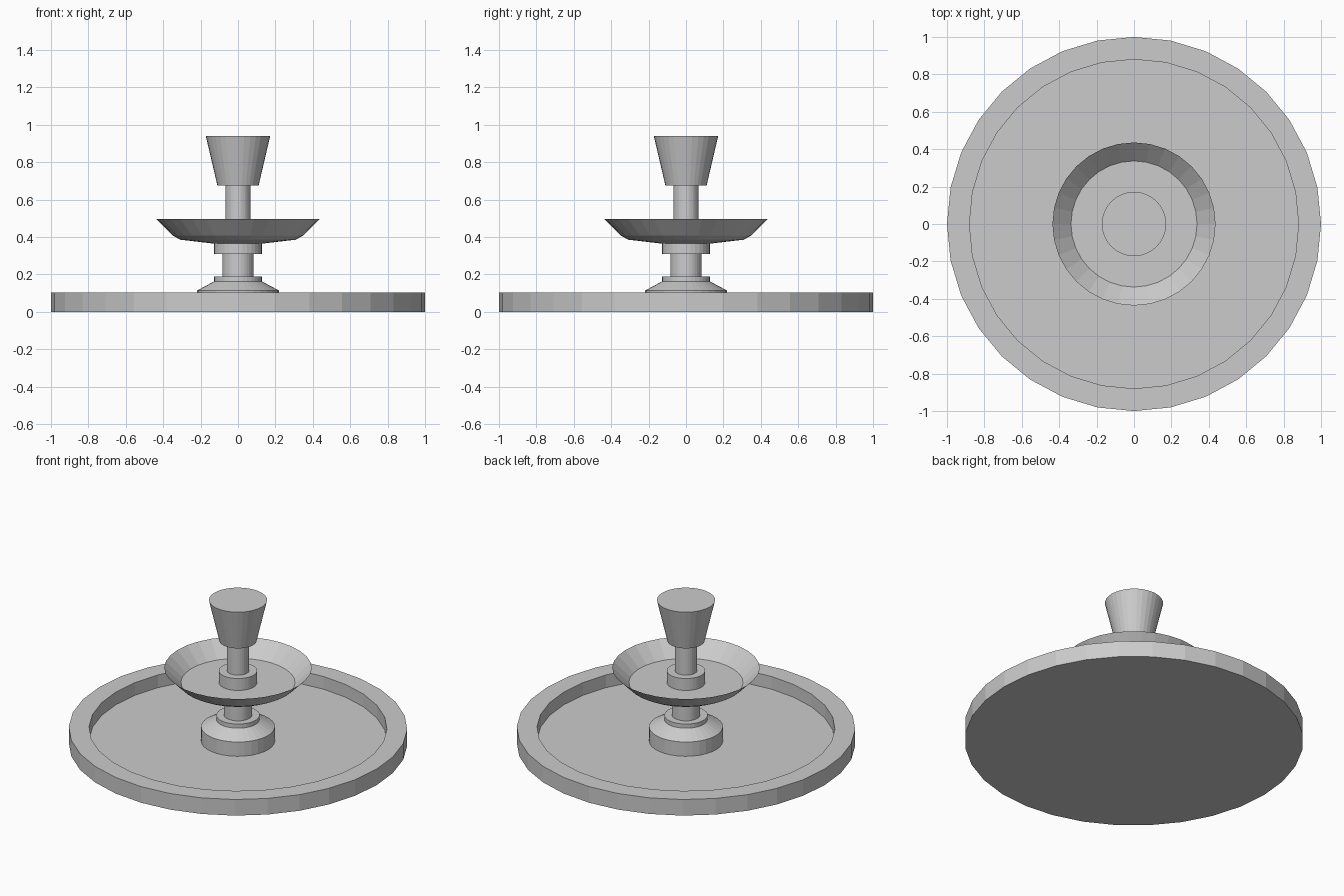
import bpy
import bmesh
from math import cos, sin, tau

SIDES = 32

cube = bpy.data.objects.get("Cube")
if cube:
    bpy.data.objects.remove(cube, do_unlink=True)

# Single stone colour
stone = bpy.data.materials.new("grey_stone")
stone.use_nodes = True
GREY = (0.6, 0.6, 0.6, 1.0)
stone.diffuse_color = GREY
stone.node_tree.nodes["Principled BSDF"].inputs["Base Color"].default_value = GREY


def lathe(name, profile):
    """Spin (radius, height) points, bottom to top, and cap both ends."""
    bm = bmesh.new()
    rings = [[bm.verts.new((r * cos(tau * i / SIDES), r * sin(tau * i / SIDES), z))
              for i in range(SIDES)] for r, z in profile]
    for low, high in zip(rings, rings[1:]):
        for i in range(SIDES):
            j = (i + 1) % SIDES
            bm.faces.new((low[i], low[j], high[j], high[i]))
    bm.faces.new(rings[0][::-1])
    bm.faces.new(rings[-1])
    mesh = bpy.data.meshes.new(name)
    bm.to_mesh(mesh)
    bm.free()
    mesh.materials.append(stone)
    obj = bpy.data.objects.new(name, mesh)
    bpy.context.collection.objects.link(obj)
    return obj


# Wide shallow pool with a raised rim
lathe("pool", [(1, 0), (1, 0.105), (0.88, 0.105), (0.88, 0.022)])

# Pedestal: drum, sloped shoulder and collar
lathe("pedestal", [(0.218, 0.022), (0.218, 0.115), (0.128, 0.163), (0.128, 0.19)])

# Lower column and the collar under the bowl
lathe("lower_column", [(0.083, 0.19), (0.083, 0.31)])
lathe("bowl_collar", [(0.128, 0.31), (0.128, 0.368)])

# Thin-edged upper bowl with a flat floor
lathe("bowl", [(0.128, 0.365), (0.308, 0.386), (0.348, 0.408),
               (0.436, 0.497), (0.337, 0.402)])

# Hub in the bowl, upper column and flared top
lathe("hub", [(0.113, 0.402), (0.113, 0.48)])
lathe("upper_column", [(0.066, 0.48), (0.066, 0.675)])
lathe("flared_top", [(0.11, 0.675), (0.172, 0.94)])
